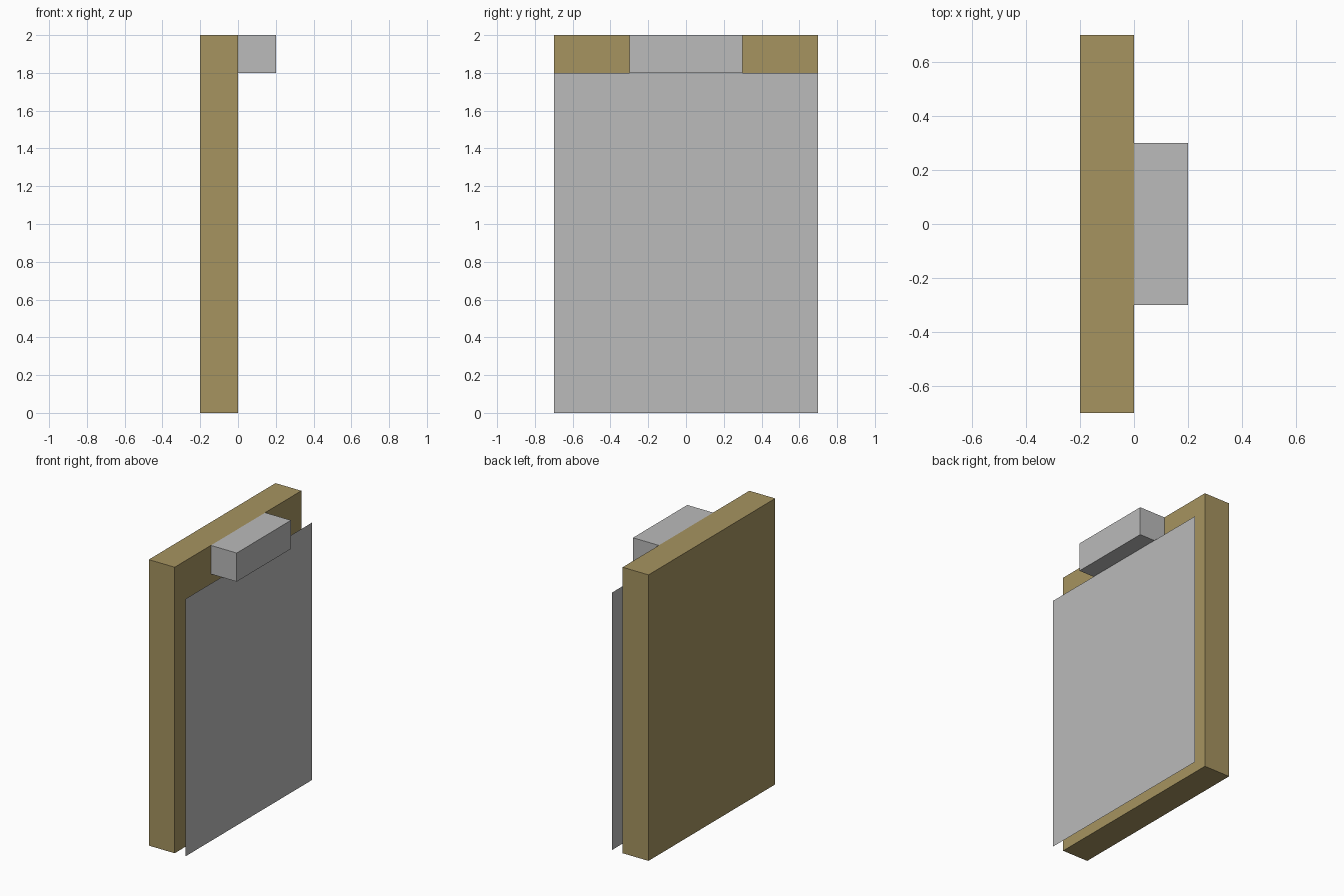
import bpy
import bmesh

if "Cube" in bpy.data.objects:
    bpy.data.objects.remove(bpy.data.objects["Cube"])


def material(name, rgb):
    m = bpy.data.materials.new(name)
    m.diffuse_color = (*rgb, 1.0)
    m.use_nodes = True
    m.node_tree.nodes["Principled BSDF"].inputs["Base Color"].default_value = m.diffuse_color
    return m


def add_object(name, bm, mat):
    mesh = bpy.data.meshes.new(name)
    bm.to_mesh(mesh)
    bm.free()
    mesh.materials.append(mat)
    obj = bpy.data.objects.new(name, mesh)
    bpy.context.collection.objects.link(obj)
    return obj


def box(name, lo, hi, mat):
    bm = bmesh.new()
    bmesh.ops.create_cube(bm, size=1.0)
    for v in bm.verts:
        v.co = [(a + b) / 2 + c * (b - a) for a, b, c in zip(lo, hi, v.co)]
    return add_object(name, bm, mat)


tan = material("tan_board", (0.38, 0.294, 0.117))
grey = material("mid_grey", (0.495, 0.495, 0.495))

# Upright backing board
box("board", (-0.2, -0.7, 0.0), (0.0, 0.7, 2.0), tan)

# Clip block at the top of the board
box("clip", (0.0, -0.3, 1.8), (0.2, 0.3, 2.0), grey)

# Thin paper sheet held just off the board
bm = bmesh.new()
x = 0.083
corners = [(x, -0.7, 0.0), (x, 0.7, 0.0), (x, 0.7, 1.8), (x, -0.7, 1.8)]
bm.faces.new([bm.verts.new(c) for c in corners])
add_object("paper_sheet", bm, grey)
